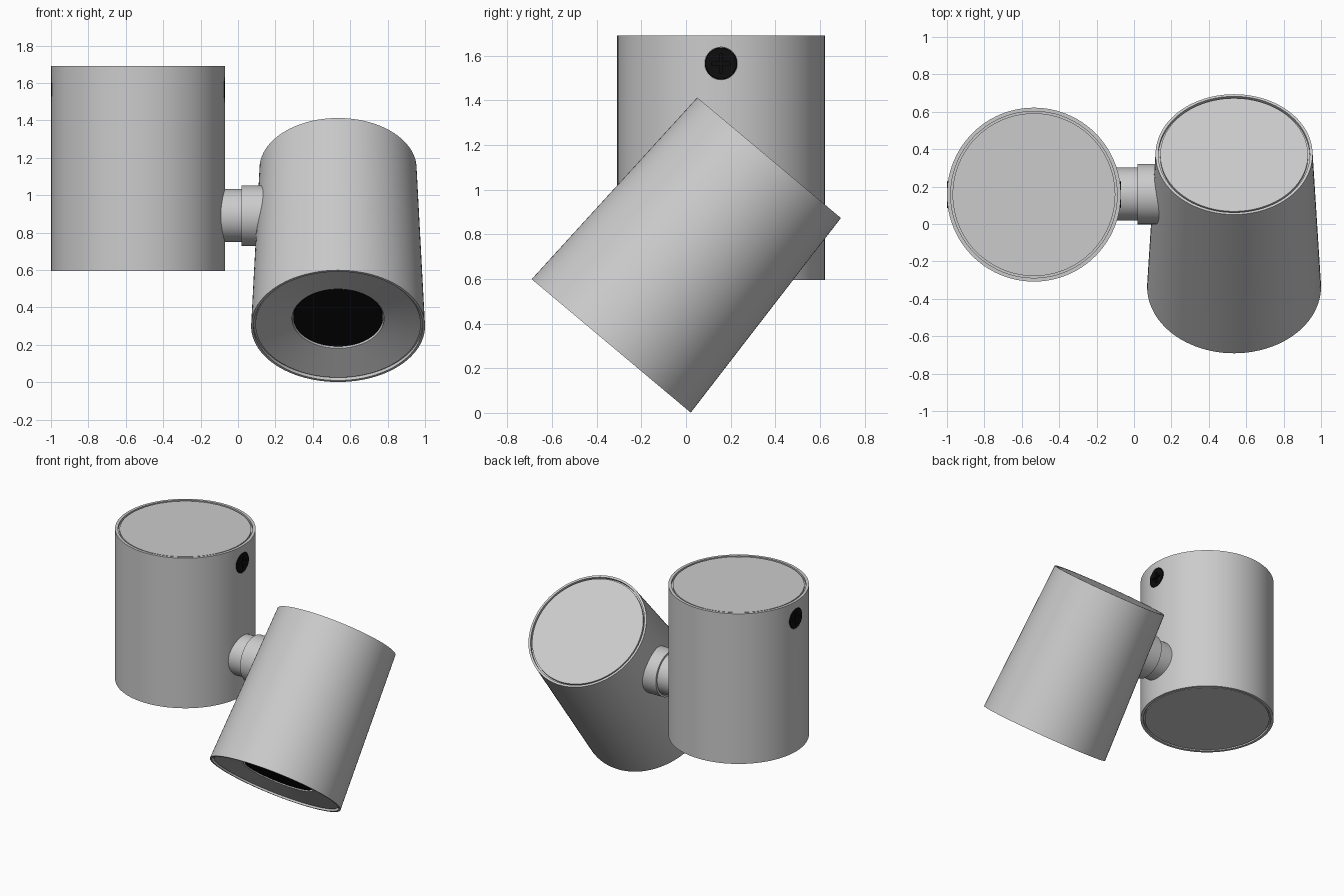
import bpy, bmesh
from math import sin, cos, pi, radians

if "Cube" in bpy.data.objects:
    bpy.data.objects.remove(bpy.data.objects["Cube"])

BLACK = bpy.data.materials.new("black")
BLACK.diffuse_color = (0.004, 0.004, 0.004, 1)
BLACK.use_nodes = True
BLACK.node_tree.nodes["Principled BSDF"].inputs["Base Color"].default_value = BLACK.diffuse_color


def lathe(name, profile, loc, rot=(0, 0, 0), seg=96, mat=None):
    """Revolve (radius, height) points about local z; r = 0 makes a pole."""
    bm = bmesh.new()
    rings = []
    for r, z in profile:
        n = 1 if r == 0 else seg
        rings.append([bm.verts.new((r * cos(2 * pi * i / seg), r * sin(2 * pi * i / seg), z))
                      for i in range(n)])
    for a, b in zip(rings, rings[1:]):
        if len(a) == 1:
            bm.faces.new(b)
        elif len(b) == 1:
            bm.faces.new(a)
        else:
            for i in range(seg):
                j = (i + 1) % seg
                bm.faces.new((a[i], a[j], b[j], b[i]))
    # flat end caps leave the pole points unused
    bmesh.ops.delete(bm, geom=[v for v in bm.verts if not v.link_faces], context='VERTS')
    bmesh.ops.recalc_face_normals(bm, faces=bm.faces)
    me = bpy.data.meshes.new(name)
    bm.to_mesh(me)
    bm.free()
    ob = bpy.data.objects.new(name, me)
    bpy.context.collection.objects.link(ob)
    ob.location, ob.rotation_euler = loc, rot
    if mat:
        me.materials.append(mat)
    return ob


def activate(ob):
    bpy.ops.object.select_all(action='DESELECT')
    ob.select_set(True)
    bpy.context.view_layer.objects.active = ob


def smooth(ob):
    activate(ob)
    bpy.ops.object.shade_smooth_by_angle(angle=radians(30))


def cut(ob, cutter):
    mod = ob.modifiers.new("cut", 'BOOLEAN')
    mod.operation, mod.solver, mod.object = 'DIFFERENCE', 'EXACT', cutter
    bpy.context.view_layer.update()
    activate(ob)
    bpy.ops.object.modifier_apply(modifier=mod.name)
    bpy.data.objects.remove(cutter)


def box(name, loc, size):
    bpy.ops.mesh.primitive_cube_add(size=1, location=loc)
    ob = bpy.context.object
    ob.name, ob.scale, ob.hide_render = name, size, True
    return ob


# Upright housing with a grooved lid at each end
R, H = 0.465, 1.095
AX, AY, AZ = -0.535, 0.157, 0.595
housing = lathe("upright_housing", [
    (0, 0.003), (0.435, 0.003), (0.435, 0.018), (0.445, 0.018), (0.445, 0), (R, 0),
    (R, H), (0.445, H), (0.445, H - 0.018), (0.435, H - 0.018), (0.435, H - 0.003),
    (0, H - 0.003)], (AX, AY, AZ))

# Black cross-head screws let into both sides
SZ = 1.565
for side, label in ((1, "right"), (-1, "left")):
    rot = (0, side * pi / 2, 0)
    hole = lathe("screw_hole_cutter", [(0, R - 0.06), (0.073, R - 0.06), (0.073, R + 0.05),
                                       (0, R + 0.05)], (AX, AY, SZ), rot, 48)
    hole.hide_render = True
    cut(housing, hole)
    screw = lathe(label + "_screw", [(0, R - 0.055), (0.0725, R - 0.055), (0.0725, R - 0.004),
                                     (0.069, R), (0, R)], (AX, AY, SZ), rot, 48, BLACK)
    for size in ((0.04, 0.085, 0.014), (0.04, 0.014, 0.085)):
        cut(screw, box("slot_cutter", (AX + side * R, AY, SZ), size))
    smooth(screw)
smooth(housing)

# Swivel joint along x: narrow pin and wider collar
JOINT, TURN = (0, 0.16, 0.891), (0, pi / 2, 0)
smooth(lathe("joint_pin", [(0, -0.16), (0.142, -0.16), (0.142, 0.03), (0, 0.03)],
             JOINT, TURN, 64))
smooth(lathe("joint_collar", [(0, 0.03), (0.147, 0.03), (0.147, 0.018), (0.162, 0.018),
                              (0.162, 0.18), (0, 0.18)], JOINT, TURN, 64))

# Tilted tapered lamp head with a shallow reflector below and a grooved lid on top
HEAD, TILT, L = (0.535, -0.335, 0.3), (radians(-40), 0, 0), 1.1
smooth(lathe("lamp_head", [
    (0, 0.08), (0.246, 0.08), (0.246, 0.052), (0.442, 0.012), (0.442, 0.02), (0.452, 0.02),
    (0.452, 0), (R, 0), (0.42, L), (0.405, L), (0.405, L - 0.018), (0.395, L - 0.018),
    (0.395, L - 0.003), (0, L - 0.003)], HEAD, TILT))

# Black lens inside the reflector
smooth(lathe("lens", [(0, 0.058), (0.238, 0.058), (0.238, 0.079), (0, 0.079)],
             HEAD, TILT, mat=BLACK))
